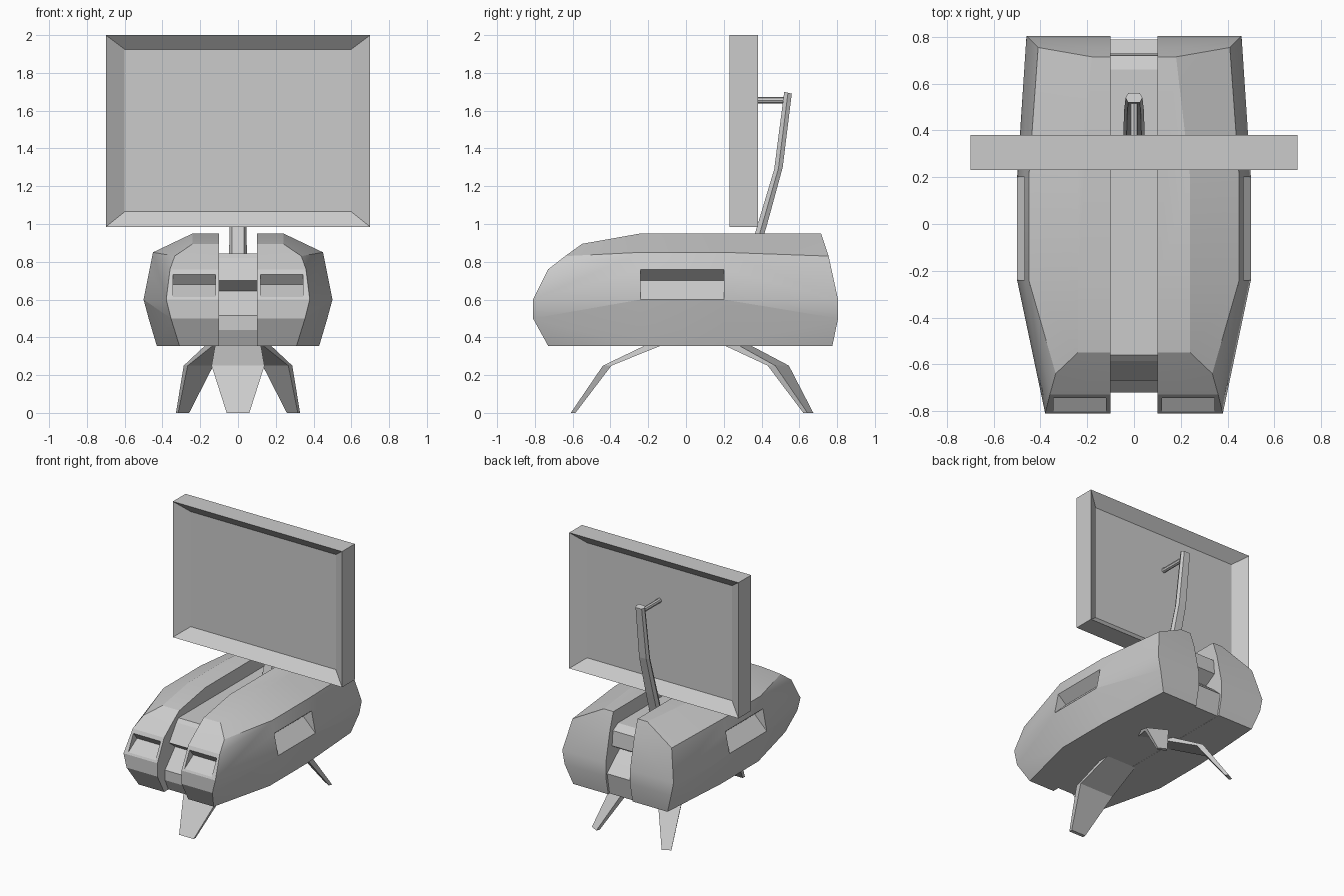
import bpy, bmesh
from math import radians
from mathutils import Matrix, Vector

if "Cube" in bpy.data.objects:
    bpy.data.objects.remove(bpy.data.objects["Cube"])


def finish(name, bm):
    bmesh.ops.recalc_face_normals(bm, faces=bm.faces)
    me = bpy.data.meshes.new(name)
    bm.to_mesh(me)
    bm.free()
    ob = bpy.data.objects.new(name, me)
    bpy.context.collection.objects.link(ob)
    return ob


def loft(name, rings, closed=False):
    """Skin a list of equal-length rings; cap the ends unless closed."""
    bm = bmesh.new()
    vs = [[bm.verts.new(p) for p in r] for r in rings]
    n = len(vs[0])
    for a, b in zip(vs, vs[1:]):
        for i in range(n):
            j = (i + 1) % n
            bm.faces.new((a[i], a[j], b[j], b[i]))
    bm.faces.new(vs[0])
    bm.faces.new(vs[-1])
    return finish(name, bm)


def activate(ob):
    bpy.ops.object.select_all(action='DESELECT')
    ob.select_set(True)
    bpy.context.view_layer.objects.active = ob


def cut(ob, cutter):
    activate(ob)
    m = ob.modifiers.new("cut", 'BOOLEAN')
    m.operation, m.solver, m.object = 'DIFFERENCE', 'EXACT', cutter
    bpy.ops.object.modifier_apply(modifier=m.name)
    bpy.data.objects.remove(cutter)


# Body shell: one convex half, hull of a few cross-sections, mirrored later
mid = [(.24, .95), (.45, .85), (.5, .6), (.473, .5), (.43, .355)]
pts = [(x, y, z) for y in (-.24, .2) for x, z in mid]
pts += [(.24, -.55, .895), (.335, -.64, .83), (.36, -.73, .76),
        (.38, -.81, .6), (.355, -.81, .5), (.31, -.73, .355)]
pts += [(.18, .715, .95), (.41, .755, .83), (.46, .805, .6),
        (.44, .805, .5), (.39, .775, .355)]
bm = bmesh.new()
for x, y, z in pts:
    bm.verts.new((x, y, z))
    bm.verts.new((.1, y, z))
res = bmesh.ops.convex_hull(bm, input=bm.verts)
junk = {v for v in res["geom_interior"] + res["geom_unused"]
        if isinstance(v, bmesh.types.BMVert)}
bmesh.ops.delete(bm, geom=list(junk), context='VERTS')
bmesh.ops.dissolve_limit(bm, angle_limit=radians(1), verts=bm.verts, edges=bm.edges)
shell = finish("body_shell", bm)

# Wedge-shaped recesses in the nose and the side
nose = [(-.89, .559), (-.70, .68), (-.79, .79), (-.89, .79)]
cut(shell, loft("nose_cutter", [[(x, y, z) for y, z in nose] for x in (.12, .345)]))
side = [(.56, .54), (.40, .70), (.54, .82), (.56, .82)]
cut(shell, loft("side_cutter", [[(x, y, z) for x, z in side] for y in (-.24, .2)]))
activate(shell)
m = shell.modifiers.new("mirror", 'MIRROR')
m.use_mirror_merge = False
bpy.ops.object.modifier_apply(modifier=m.name)
bpy.ops.object.shade_smooth_by_angle(angle=radians(25))

# Core between the two shells, notched at both ends
core = [(-.68, .356), (-.72, .44), (-.72, .515), (-.60, .645), (-.67, .70),
        (-.585, .82), (-.56, .845), (.66, .845), (.72, .81), (.73, .70),
        (.64, .645), (.72, .58), (.79, .515), (.76, .356)]
loft("centre_core", [[(x, y, z) for y, z in core] for x in (-.105, .105)])


# Legs: hip, knee and foot stations (upper t, lower t, z upper, z lower, half width)
def leg(name, origin, angle, scale):
    rot = Matrix.Rotation(radians(angle), 3, 'Z')
    rings = []
    for tu, tl, zu, zl, w in [(.20, .11, .365, .365, .12),
                              (.44, .395, .25, .25, .14),
                              (.61, .585, 0, 0, .06)]:
        w *= scale
        rings.append([rot @ Vector(p) + Vector(origin) for p in
                      [(-w, -tu, zu), (w, -tu, zu), (w, -tl, zl), (-w, -tl, zl)]])
    loft(name, rings)


leg("front_leg", (0, 0, 0), 0, 1)
leg("rear_leg_right", (.013, .12, 0), 180 - 28, .55)
leg("rear_leg_left", (-.013, .12, 0), 180 + 28, .55)

# Screen support arm, bent and tapering, with a short peg to the panel
arm = []
for yf, yb, zf, zb, w in [(.33, .38, .83, .83, .047), (.38, .43, 1.0, 1.0, .045),
                          (.467, .512, 1.29, 1.3, .042), (.52, .56, 1.70, 1.69, .036)]:
    ym, zm = (yf + yb) / 2, (zf + zb) / 2
    arm.append([(-w * .7, yf, zf), (w * .7, yf, zf), (w, ym, zm),
                (w * .7, yb, zb), (-w * .7, yb, zb), (-w, ym, zm)])
loft("support_arm", arm)
bpy.ops.mesh.primitive_cylinder_add(vertices=8, radius=.017, depth=.225,
                                    location=(0, .425, 1.655),
                                    rotation=(radians(90), 0, 0))
bpy.context.object.name = "support_peg"


# Screen: thick frame sloping in to a thin panel on both sides
def rect(hx, z0, z1, y):
    return [(-hx, y, z0), (hx, y, z0), (hx, y, z1), (-hx, y, z1)]


loft("screen", [rect(.6, 1.065, 1.925, .298), rect(.7, .985, 2, .23),
                rect(.7, .985, 2, .38), rect(.6, 1.065, 1.925, .312)])
